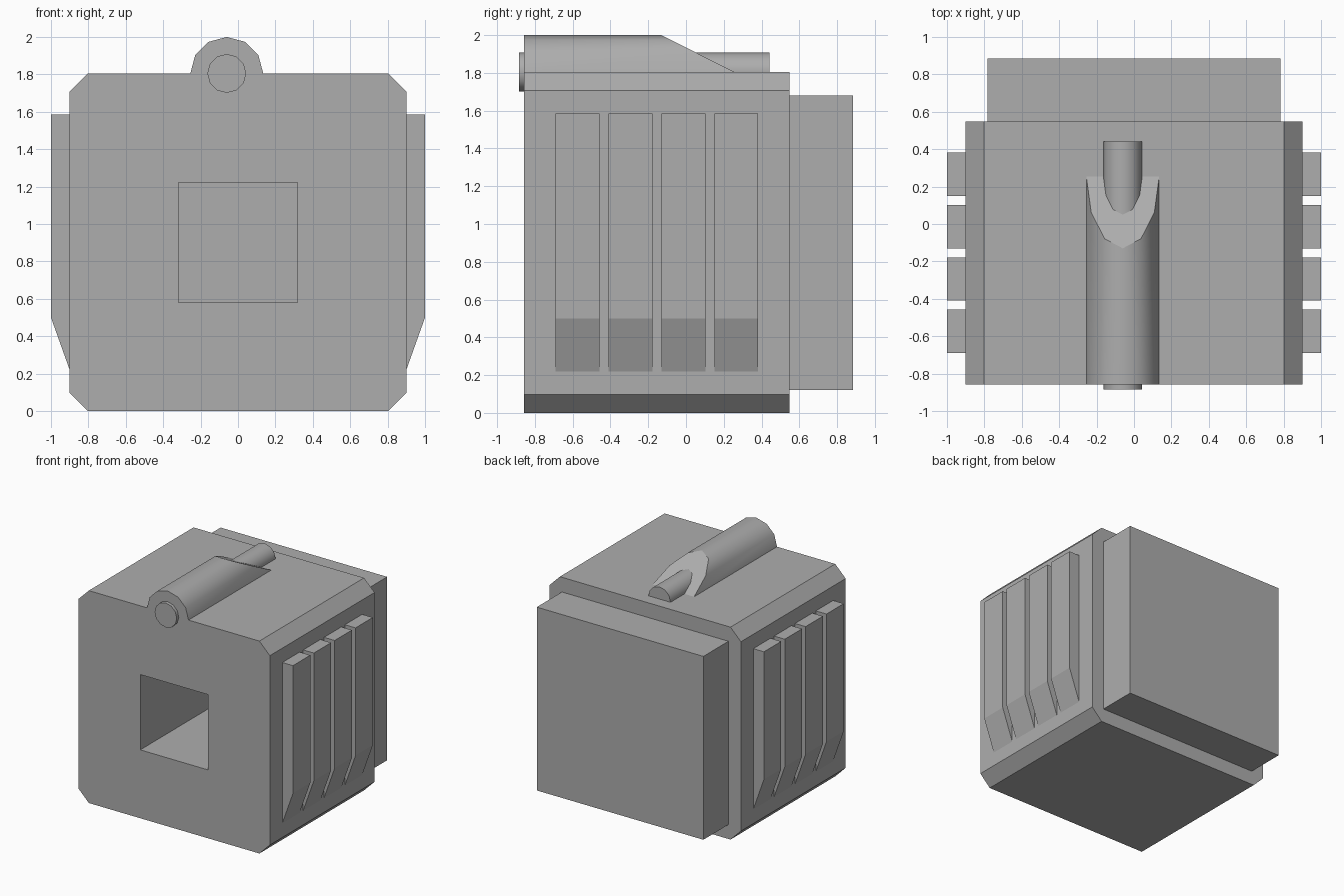
import bpy, bmesh
from math import sin, cos, radians

if "Cube" in bpy.data.objects:
    bpy.data.objects.remove(bpy.data.objects["Cube"])

# Mid grey used on every part
GREY = bpy.data.materials.new("dark_grey")
GREY.diffuse_color = (0.42, 0.42, 0.42, 1)
GREY.use_nodes = True
GREY.node_tree.nodes["Principled BSDF"].inputs["Base Color"].default_value = GREY.diffuse_color


def prism(name, profile, y0, y1):
    """Extrude an (x, z) profile along y; y1 may be a function of z for a slanted end."""
    end = y1 if callable(y1) else (lambda z: y1)
    bm = bmesh.new()
    front = [bm.verts.new((x, y0, z)) for x, z in profile]
    back = [bm.verts.new((x, end(z), z)) for x, z in profile]
    bm.faces.new(front)
    bm.faces.new(back[::-1])
    n = len(profile)
    for i in range(n):
        j = (i + 1) % n
        bm.faces.new((front[i], back[i], back[j], front[j]))
    bmesh.ops.recalc_face_normals(bm, faces=bm.faces)
    mesh = bpy.data.meshes.new(name)
    bm.to_mesh(mesh)
    bm.free()
    mesh.materials.append(GREY)
    obj = bpy.data.objects.new(name, mesh)
    bpy.context.collection.objects.link(obj)
    return obj


def rect(half_x, z0, z1):
    return [(-half_x, z0), (half_x, z0), (half_x, z1), (-half_x, z1)]


def arc(r, degrees, steps, full=False):
    count = steps if full else steps + 1
    return [(TUBE_X + r * cos(radians(degrees * i / steps)),
             TOP + r * sin(radians(degrees * i / steps))) for i in range(count)]


def select(obj):
    bpy.ops.object.select_all(action='DESELECT')
    obj.select_set(True)
    bpy.context.view_layer.objects.active = obj


def smooth(obj):
    """Smooth the curved sides but keep the end caps flat."""
    select(obj)
    bpy.ops.object.shade_smooth_by_angle(angle=radians(40))
    for poly in obj.data.polygons:
        if len(poly.vertices) > 4:
            poly.use_smooth = False


TOP, TUBE_X = 1.805, -0.06
FRONT, BACK = -0.858, 0.548
c = 0.098

# Main body with bevelled long edges
body = prism("body", [(-0.9 + c, 0), (0.9 - c, 0), (0.9, c), (0.9, TOP - c),
                      (0.9 - c, TOP), (-0.9 + c, TOP), (-0.9, TOP - c), (-0.9, c)],
             FRONT, BACK)

# Deep square socket in the front, closed off by the back block
cutter = prism("socket_cutter", rect(0.318, 0.581, 1.221), -1.1, 0.8)
cut = body.modifiers.new("socket", 'BOOLEAN')
cut.object = cutter
cut.operation = 'DIFFERENCE'
cut.solver = 'EXACT'
select(body)
bpy.ops.object.modifier_apply(modifier=cut.name)
bpy.data.objects.remove(cutter)

# Back block
prism("back_block", rect(0.783, 0.122, 1.68), BACK, 0.885)

# Side ribs: four per side, tapered at the bottom
ribs = prism("side_ribs", [(0.9, 0.22), (1.0, 0.5), (1.0, 1.585), (0.9, 1.585)],
             -0.69, -0.458)
array = ribs.modifiers.new("array", 'ARRAY')
array.count = 4
array.use_relative_offset = False
array.use_constant_offset = True
array.constant_offset_displace = (0, 0.28, 0)
ribs.modifiers.new("mirror", 'MIRROR')

# Half-round housing on top, sloping down at the back
housing = prism("top_housing", arc(0.195, 180, 6), FRONT,
                lambda z: 0.255 - (z - TOP) / 0.195 * 0.385)
smooth(housing)

# Rod running through the housing
rod = prism("top_rod", arc(0.104, 360, 12, True), -0.885, 0.442)
smooth(rod)
